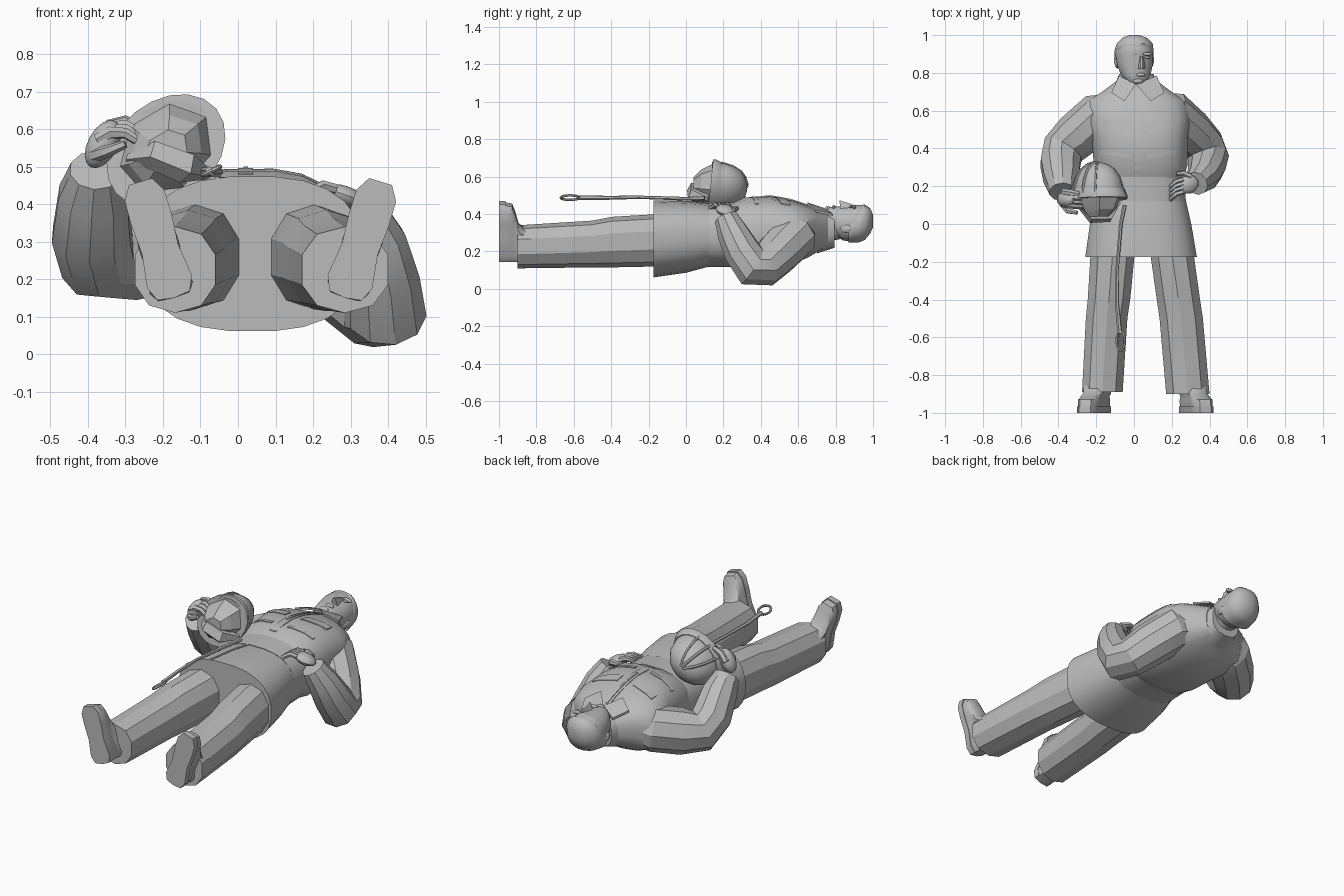
import bpy, bmesh, math
from mathutils import Vector, Matrix
from mathutils.bvhtree import BVHTree

if "Cube" in bpy.data.objects:
    bpy.data.objects.remove(bpy.data.objects["Cube"])

grey = bpy.data.materials.new("plain grey")
grey.use_nodes = True
grey.diffuse_color = (0.5, 0.5, 0.5, 1)
grey.node_tree.nodes["Principled BSDF"].inputs["Base Color"].default_value = grey.diffuse_color


def make(name, bm, angle=35):
    bmesh.ops.recalc_face_normals(bm, faces=bm.faces)
    mesh = bpy.data.meshes.new(name)
    bm.to_mesh(mesh)
    bm.free()
    mesh.materials.append(grey)
    obj = bpy.data.objects.new(name, mesh)
    bpy.context.collection.objects.link(obj)
    bpy.ops.object.select_all(action='DESELECT')
    obj.select_set(True)
    bpy.context.view_layer.objects.active = obj
    bpy.ops.object.shade_smooth_by_angle(angle=math.radians(angle))
    return obj


def skin(name, loops, angle=35):
    """Join equal-length loops of points into a closed body."""
    bm = bmesh.new()
    rows = [[bm.verts.new(p) for p in loop] for loop in loops]
    n = len(rows[0])
    for a, b in zip(rows, rows[1:]):
        for i in range(n):
            j = (i + 1) % n
            bm.faces.new((a[i], a[j], b[j], b[i]))
    bm.faces.new(rows[0])
    bm.faces.new(rows[-1])
    return make(name, bm, angle)


def loft(name, rings, n=16, power=0.8, angle=35):
    """Rounded sections along y, each given as y, x range, z range."""
    loops = []
    for y, x0, x1, z0, z1 in rings:
        loop = []
        for i in range(n):
            t = math.tau * (i + 0.5) / n
            c, s = math.cos(t), math.sin(t)
            c = math.copysign(abs(c) ** power, c)
            s = math.copysign(abs(s) ** power, s)
            loop.append(((x0 + x1 + c * (x1 - x0)) / 2, y, (z0 + z1 + s * (z1 - z0)) / 2))
        loops.append(loop)
    return skin(name, loops, angle)


def tube(name, path, n=8, angle=35):
    """Round sections across a path of (x, y, z, radius)."""
    pts = [Vector(p[:3]) for p in path]
    loops, side = [], None
    for k, p in enumerate(pts):
        d = (pts[min(k + 1, len(pts) - 1)] - pts[max(k - 1, 0)]).normalized()
        side = d.orthogonal() if side is None else side - d * side.dot(d)
        side.normalize()
        up = d.cross(side)
        loops.append([p + path[k][3] * (side * math.cos(math.tau * i / n) + up * math.sin(math.tau * i / n))
                      for i in range(n)])
    return skin(name, loops, angle)


def ball(name, centre, size, tilt=0.0, turn=0.0):
    bm = bmesh.new()
    bmesh.ops.create_uvsphere(bm, u_segments=12, v_segments=8, radius=1)
    spin = Matrix.Rotation(turn, 4, 'Z') @ Matrix.Rotation(tilt, 4, 'Y')
    bm.transform(Matrix.Translation(centre) @ spin @ Matrix.Diagonal((*size, 1)))
    return make(name, bm)


def drape(name, on, corners, lift=0.004, steps=6):
    """Lay a thin four-cornered cloth plate on the upper side of a body."""
    tree = BVHTree.FromPolygons([v.co for v in on.data.vertices], [p.vertices for p in on.data.polygons])
    a, b, c, d = [Vector((*p, 2)) for p in corners]
    bm = bmesh.new()
    grids = []
    for h in (lift, -0.005):
        grid = []
        for i in range(steps + 1):
            row = []
            for j in range(steps + 1):
                u, v = i / steps, j / steps
                p = a.lerp(b, u).lerp(d.lerp(c, u), v)
                hit = tree.ray_cast(p, Vector((0, 0, -1)))[0]
                row.append(bm.verts.new((p.x, p.y, (hit.z if hit else 0.4) + h)))
            grid.append(row)
        grids.append(grid)
    for i in range(steps):
        for j in range(steps):
            for g in grids:
                bm.faces.new((g[i][j], g[i + 1][j], g[i + 1][j + 1], g[i][j + 1]))
    edge = [(i, 0) for i in range(steps)] + [(steps, j) for j in range(steps)]
    edge += [(steps - i, steps) for i in range(steps)] + [(0, steps - j) for j in range(steps)]
    for (i, j), (k, m) in zip(edge, edge[1:] + edge[:1]):
        bm.faces.new((grids[0][i][j], grids[0][k][m], grids[1][k][m], grids[1][i][j]))
    return make(name, bm)


# Jacket body, skirt and belt
jacket = loft("jacket", [(.2, -.19, .26, .13, .45), (.26, -.2, .27, .12, .465), (.31, -.215, .285, .11, .49),
                         (.45, -.225, .285, .11, .495), (.56, -.26, .3, .13, .475), (.65, -.25, .275, .165, .445),
                         (.7, -.17, .2, .195, .425), (.76, -.09, .12, .22, .4)], 20, .75)
skirt = loft("jacket_skirt", [(-.175, -.26, .335, .06, .475), (0, -.235, .305, .085, .47),
                              (.13, -.2, .275, .12, .455)], 24)
loft("belt", [(.12, -.205, .277, .115, .46), (.25, -.2, .27, .115, .465)], 20)
drape("front_placket", jacket, [(.0, .29), (.04, .29), (.04, .73), (.0, .73)])
drape("zip", jacket, [(.014, .42), (.026, .42), (.026, .7), (.014, .7)], .008)
drape("skirt_overlap", skirt, [(-.06, -.174), (-.05, -.174), (-.01, .12), (-.03, .12)])
for s in (-1, 1):
    x = .02
    drape("pocket_flap", jacket, [(x + s * .05, .47), (x + s * .19, .51), (x + s * .19, .56), (x + s * .05, .53)])
    drape("waist_flap", jacket, [(x + s * .05, .35), (x + s * .2, .37), (x + s * .2, .39), (x + s * .05, .37)])
    # Collar leaves
    skin("collar_leaf", [[(x + s * .1, .785, .39 + h), (x + s * .14, .695, .41 + h),
                          (x + s * .07, .65, .45 + h), (x - .01, .74, .42 + h)] for h in (0, .012)])
loft("collar_band", [(.7, -.12, .14, .19, .42), (.795, -.08, .105, .22, .395)], 14)

# Legs
loft("left_leg", [(-.9, .165, .405, .11, .34), (-.5, .13, .37, .115, .365),
                  (-.4, .115, .355, .115, .385), (-.15, .08, .32, .12, .4)], 10, .9, 25)
loft("right_leg", [(-.89, -.28, -.055, .11, .34), (-.5, -.26, -.03, .115, .365),
                   (-.4, -.25, -.015, .115, .385), (-.15, -.235, .01, .12, .4)], 10, .9, 25)

# Boots: stacked sole outlines, shortened toward the ankle
outline = [(0, 0), (.045, .02), (.062, .14), (.05, .42), (.056, .68), (.055, .88), (.032, 1)]
outline += [(-u, v) for u, v in reversed(outline[1:])]


def boot(name, heel, toe):
    heel, toe = Vector(heel), Vector(toe)
    along = toe - heel
    across = Vector((along.y, -along.x)).normalized()

    def layer(y, width, length):
        flat = [heel + across * u * width + along * v * length for u, v in outline]
        return [(p.x, y, p.y) for p in flat]
    skin(name + "_sole", [layer(-1, 1, 1), layer(-.965, 1, 1)])
    skin(name, [layer(-.966, .94, .98), layer(-.93, .94, .96), layer(-.915, .85, .85),
                layer(-.895, .95, .62), layer(-.85, 1, .52)], 45)


boot("left_boot", (.285, .15), (.38, .46))
boot("right_boot", (-.17, .15), (-.26, .46))

# Sleeves
tube("left_sleeve", [(.08, .61, .3, .09), (.2, .58, .28, .125), (.3, .49, .19, .12), (.375, .415, .115, .108),
                     (.393, .36, .112, .11), (.385, .3, .2, .1), (.365, .25, .3, .085), (.33, .215, .38, .065)], 10, 25)
tube("right_sleeve", [(-.06, .61, .31, .09), (-.19, .57, .29, .125), (-.3, .47, .265, .125), (-.375, .395, .26, .115),
                      (-.39, .32, .32, .11), (-.385, .24, .425, .097), (-.38, .17, .49, .07)], 10, 25)

# Hands
ball("left_palm", (.285, .21, .42), (.062, .05, .028), .35, .3)
ball("right_palm", (-.36, .13, .56), (.04, .045, .07), .5)
for i in range(4):
    d = i * .022
    tube("left_finger", [(.26, .235 - d, .44, .014), (.225, .225 - d, .45, .014),
                         (.195, .2 - d, .435, .012), (.19, .185 - d, .41, .009)], 6, 50)
    tube("right_finger", [(-.375, .17 - d, .57, .018), (-.34, .165 - d, .61 - d * .3, .018),
                          (-.3, .16 - d, .622 - d * .5, .015), (-.255, .155 - d, .6 - d * .6, .011)], 6, 50)
tube("left_thumb", [(.3, .25, .42, .018), (.26, .27, .43, .014), (.225, .265, .43, .01)], 6, 50)
tube("right_thumb", [(-.38, .11, .53, .02), (-.35, .07, .54, .017), (-.3, .06, .56, .011)], 6, 50)

# Helmet: oval shell turned about y, opening toward the feet
centre = Vector((-.192, 0, .542))
lean = Matrix.Rotation(math.radians(-40), 3, 'Y')


def oval(y, long, short, n=20, tip=0.0):
    """One helmet section; tip slides the upper edge along y."""
    loop = []
    for i in range(n):
        t = math.tau * i / n
        p = centre + lean @ Vector((long * math.cos(t), 0, short * math.sin(t)))
        loop.append((p.x, y + tip * (p.z - centre.z), p.z))
    return loop


dome = [(.14, 1), (.2, .98), (.25, .86), (.29, .67), (.315, .42), (.327, .12)]
skin("helmet_shell", [oval(y, .15 * r, .122 * r) for y, r in dome])
skin("helmet_rim", [oval(.13, .175, .132, tip=.1), oval(.145, .175, .132, tip=.1), oval(.19, .152, .124)])
skin("helmet_lining", [oval(.04, .065, .05, 7), oval(.08, .11, .085, 7), oval(.14, .14, .115, 7)], 15)
for k in (-.5, 0, .5):
    rib = []
    for y, r in dome:
        p = centre + lean @ Vector((.152 * r * math.sin(k), 0, .124 * r * math.cos(k)))
        rib.append((p.x, y, p.z, .008))
    tube("helmet_rib", rib, 6)
tube("neck_flap", [(-.29, .1, .52, .015), (-.22, .045, .53, .042), (-.14, .05, .5, .045), (-.08, .12, .48, .015)], 5, 10)

# Hanging strap with end loop
tube("strap", [(-.05, .1, .485, .011), (-.07, .0, .482, .01), (-.09, -.25, .49, .009), (-.09, -.42, .487, .011),
               (-.075, -.58, .488, .013)], 6)
tube("strap_loop", [(-.07 + .022 * math.sin(t), -.62 + .05 * math.cos(t), .488 + .012 * math.sin(t), .007)
                    for t in [math.tau * i / 14 for i in range(15)]], 6)

# Head and neck
loft("neck", [(.68, -.07, .09, .24, .4), (.82, -.07, .08, .265, .4)], 14, 1)
loft("head", [(.738, -.015, .05, .375, .42), (.755, -.04, .07, .34, .435), (.79, -.07, .088, .285, .442),
              (.84, -.09, .1, .258, .442), (.9, -.1, .102, .25, .45), (.95, -.092, .098, .265, .45),
              (.98, -.065, .075, .295, .43), (.998, -.025, .03, .33, .395)], 20, .9, 60)
loft("hair", [(.87, -.104, .104, .246, .38), (.925, -.103, .104, .248, .445), (.955, -.092, .1, .26, .453),
              (.985, -.063, .07, .295, .432), (1, -.025, .03, .33, .395)], 20, .9, 50)
skin("nose", [[(.018, .825, .43), (.062, .825, .43), (.045, .82, .474), (.035, .82, .474)],
              [(.03, .89, .435), (.05, .89, .435), (.044, .89, .452), (.036, .89, .452)]])
ball("lips", (.035, .79, .437), (.026, .01, .012))
ball("chin", (.02, .757, .425), (.03, .016, .018))
for s in (-1, 1):
    ball("brow", (.036 + s * .036, .9, .439), (.027, .009, .011), s * .15)
    ball("eye", (.036 + s * .034, .882, .439), (.015, .007, .007))
    ball("ear", (s * .094, .855, .322), (.011, .033, .022), 0, s * -.2)
